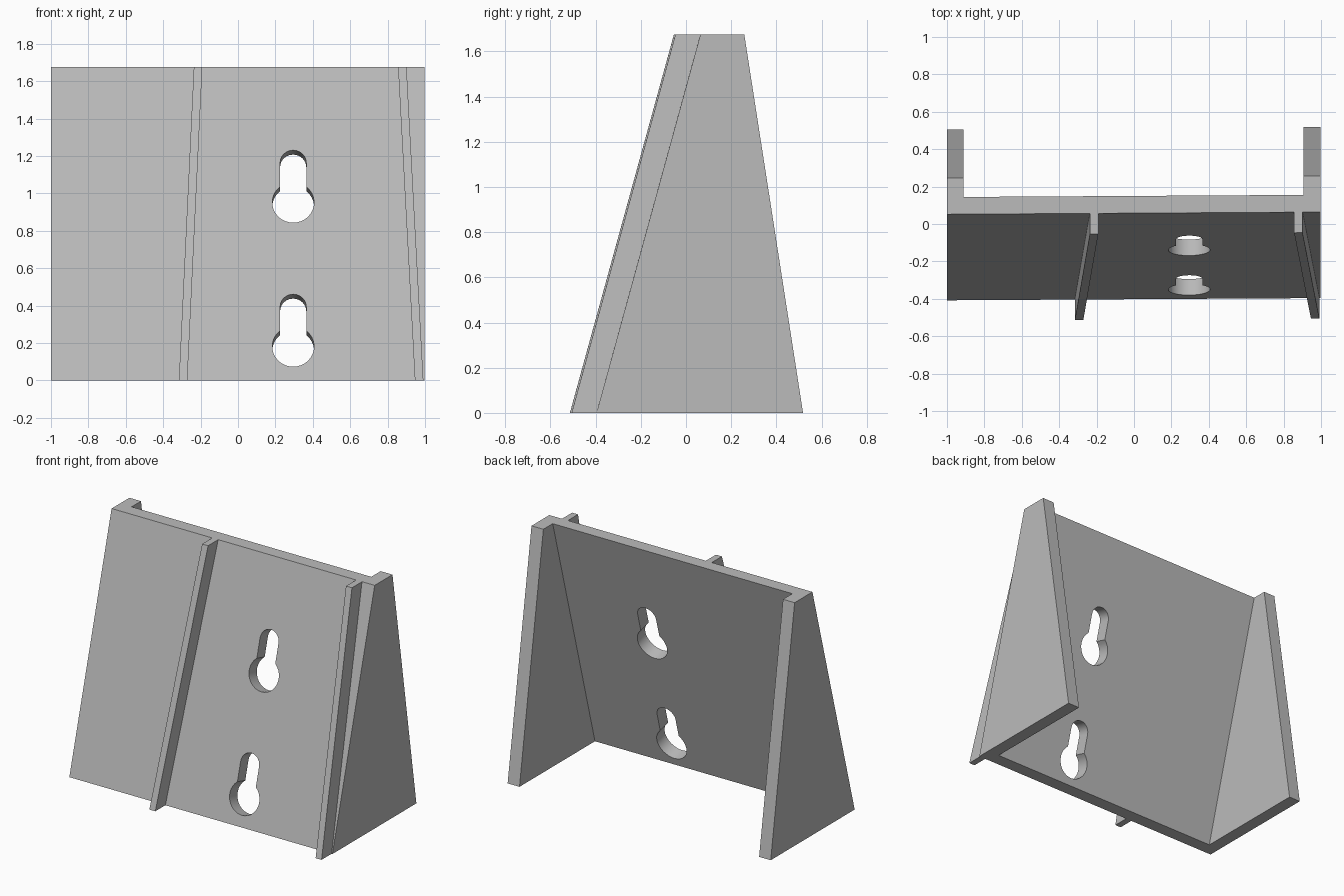
import bpy, bmesh
from math import sin, cos, atan2, pi, asin, sqrt
from mathutils import Vector, Matrix

HEIGHT, FOOT, HEAD = 1.675, -0.402, 0.058      # front face: y at bottom and top
DEPTH = 0.092                                  # panel thickness along y
TILT = atan2(HEAD - FOOT, HEIGHT)

cube = bpy.data.objects.get("Cube")
if cube:
    bpy.data.objects.remove(cube, do_unlink=True)

grey = bpy.data.materials.new("plain grey")
grey.use_nodes = True
grey.diffuse_color = (0.5, 0.5, 0.5, 1)
grey.node_tree.nodes["Principled BSDF"].inputs["Base Color"].default_value = (0.5, 0.5, 0.5, 1)


def loft(name, lower, upper):
    """Solid between two matching outlines."""
    bm = bmesh.new()
    a = [bm.verts.new(p) for p in lower]
    b = [bm.verts.new(p) for p in upper]
    bm.faces.new(a)
    bm.faces.new(b)
    for i in range(len(a)):
        j = (i + 1) % len(a)
        bm.faces.new((a[i], a[j], b[j], b[i]))
    bmesh.ops.recalc_face_normals(bm, faces=bm.faces)
    mesh = bpy.data.meshes.new(name)
    bm.to_mesh(mesh)
    bm.free()
    mesh.materials.append(grey)
    obj = bpy.data.objects.new(name, mesh)
    bpy.context.collection.objects.link(obj)
    return obj


def skew(x, y, z):
    return Vector((x, y + 0.006 * x, z))


# Leaning panel with a rear wall on each side, as one U-shaped solid
def u_outline(front, rear, z):
    inner = front + DEPTH
    pts = [(-1, front), (0.997, front), (0.997, rear), (0.907, rear),
           (0.907, inner), (-0.912, inner), (-0.912, rear), (-1, rear)]
    return [skew(x, y, z) for x, y in pts]


bracket = loft("bracket_body", u_outline(FOOT, 0.512, 0), u_outline(HEAD, 0.252, HEIGHT))


# Front ribs, splaying outward towards the bottom
def rib(name, x_foot, x_head, width=0.045, reach=0.11, root=0.02):
    def section(x, face, z):
        return [skew(x, face - reach, z), skew(x + width, face - reach, z),
                skew(x + width, face + root, z), skew(x, face + root, z)]
    return loft(name, section(x_foot, FOOT, 0), section(x_head, HEAD, HEIGHT))


rib("left_rib", 0.946, 0.856)
rib("right_rib", -0.316, -0.236)


# Keyhole cutters: a round entry with a narrower slot above, square to the panel
def keyhole(z, big=0.112, small=0.07, length=0.22, x=0.295, steps=24):
    neck = asin(small / big)
    pts = []
    for i in range(steps + 1):
        t = pi / 2 + neck + (2 * pi - 2 * neck) * i / steps
        pts.append((big * cos(t), big * sin(t)))
    for i in range(steps // 2 + 1):
        t = pi * i / (steps // 2)
        pts.append((small * cos(t), length + small * sin(t)))
    y = FOOT + (HEAD - FOOT) * z / HEIGHT
    place = Matrix.Translation(skew(x, y, z)) @ Matrix.Rotation(-TILT, 4, 'X')
    return loft("keyhole_cutter", [place @ Vector((u, -0.1, v)) for u, v in pts],
                [place @ Vector((u, 0.2, v)) for u, v in pts])


bpy.context.view_layer.objects.active = bracket
for z in (0.181, 0.951):
    cutter = keyhole(z)
    cutter.hide_render = True
    mod = bracket.modifiers.new("keyhole", 'BOOLEAN')
    mod.operation, mod.solver, mod.object = 'DIFFERENCE', 'EXACT', cutter
    bpy.ops.object.modifier_apply(modifier=mod.name)
    bpy.data.objects.remove(cutter, do_unlink=True)

# Smooth only the rounded keyhole walls
bpy.ops.object.select_all(action='DESELECT')
bracket.select_set(True)
bpy.ops.object.shade_smooth_by_angle(angle=0.5)
